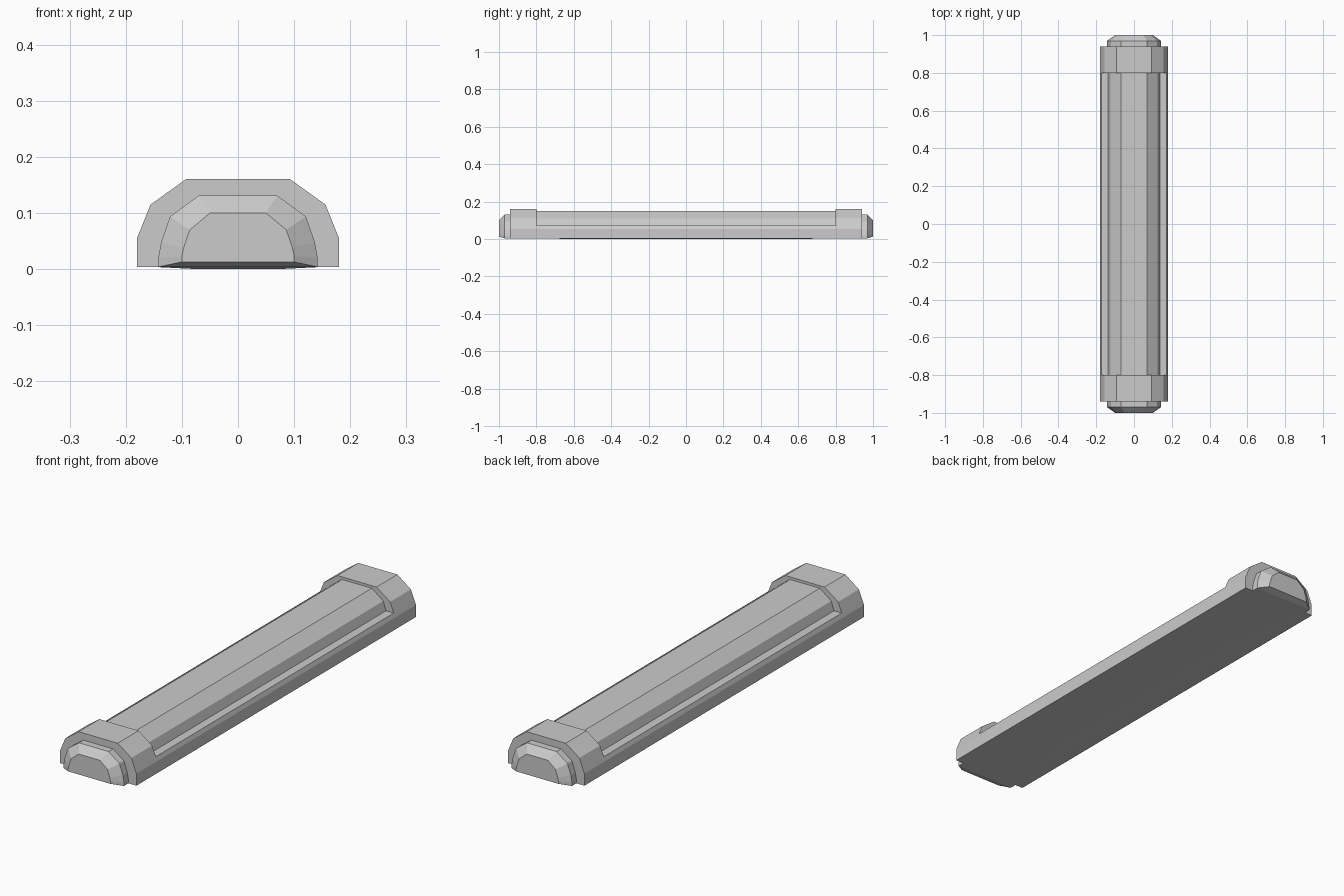
import bpy, bmesh

if "Cube" in bpy.data.objects:
    bpy.data.objects.remove(bpy.data.objects["Cube"])


def mirrored(half):
    """Complete a right-hand half profile (bottom to top) into a closed outline."""
    return half + [(-x, z) for x, z in reversed(half)]


def loft(name, sections):
    """Closed solid through (y, half_profile) cross-sections."""
    bm = bmesh.new()
    rings = [[bm.verts.new((x, y, z)) for x, z in mirrored(half)] for y, half in sections]
    n = len(rings[0])
    for a, b in zip(rings, rings[1:]):
        for i in range(n):
            j = (i + 1) % n
            bm.faces.new((a[i], a[j], b[j], b[i]))
    bm.faces.new(rings[0])
    bm.faces.new(rings[-1])
    bmesh.ops.recalc_face_normals(bm, faces=bm.faces)
    mesh = bpy.data.meshes.new(name)
    bm.to_mesh(mesh)
    bm.free()
    obj = bpy.data.objects.new(name, mesh)
    bpy.context.collection.objects.link(obj)
    return obj


BASE = 0.004
tray = [(0.18, BASE), (0.18, 0.055), (0.173, 0.072)]
tube = [(0.14, 0.06), (0.137, 0.072), (0.124, 0.11), (0.07, 0.15)]
collar = [(0.18, BASE), (0.18, 0.055), (0.156, 0.115), (0.092, 0.161)]
cap = [(0.142, BASE), (0.142, 0.02), (0.137, 0.048), (0.121, 0.094), (0.07, 0.131)]
cap_tip = [(0.10, 0.013), (0.10, 0.023), (0.097, 0.038), (0.086, 0.07), (0.05, 0.10)]

# Long base tray and the raised faceted tube on it
loft("base_tray", [(-0.81, tray), (0.81, tray)])
loft("faceted_tube", [(-0.81, tube), (0.81, tube)])

# End collars and bevelled end caps
for side, label in ((-1, "front"), (1, "back")):
    loft(label + "_collar", [(side * 0.80, collar), (side * 0.94, collar)])
    loft(label + "_end_cap", [(side * 0.93, cap), (side * 0.97, cap), (side * 1.0, cap_tip)])

# Shallow bulge of the underside
loft("underside_panel", [(-0.93, [(0.15, BASE), (0.15, BASE + 0.002)]),
                         (-0.50, [(0.07, 0.0), (0.15, BASE + 0.002)]),
                         (0.50, [(0.07, 0.0), (0.15, BASE + 0.002)]),
                         (0.93, [(0.15, BASE), (0.15, BASE + 0.002)])])
